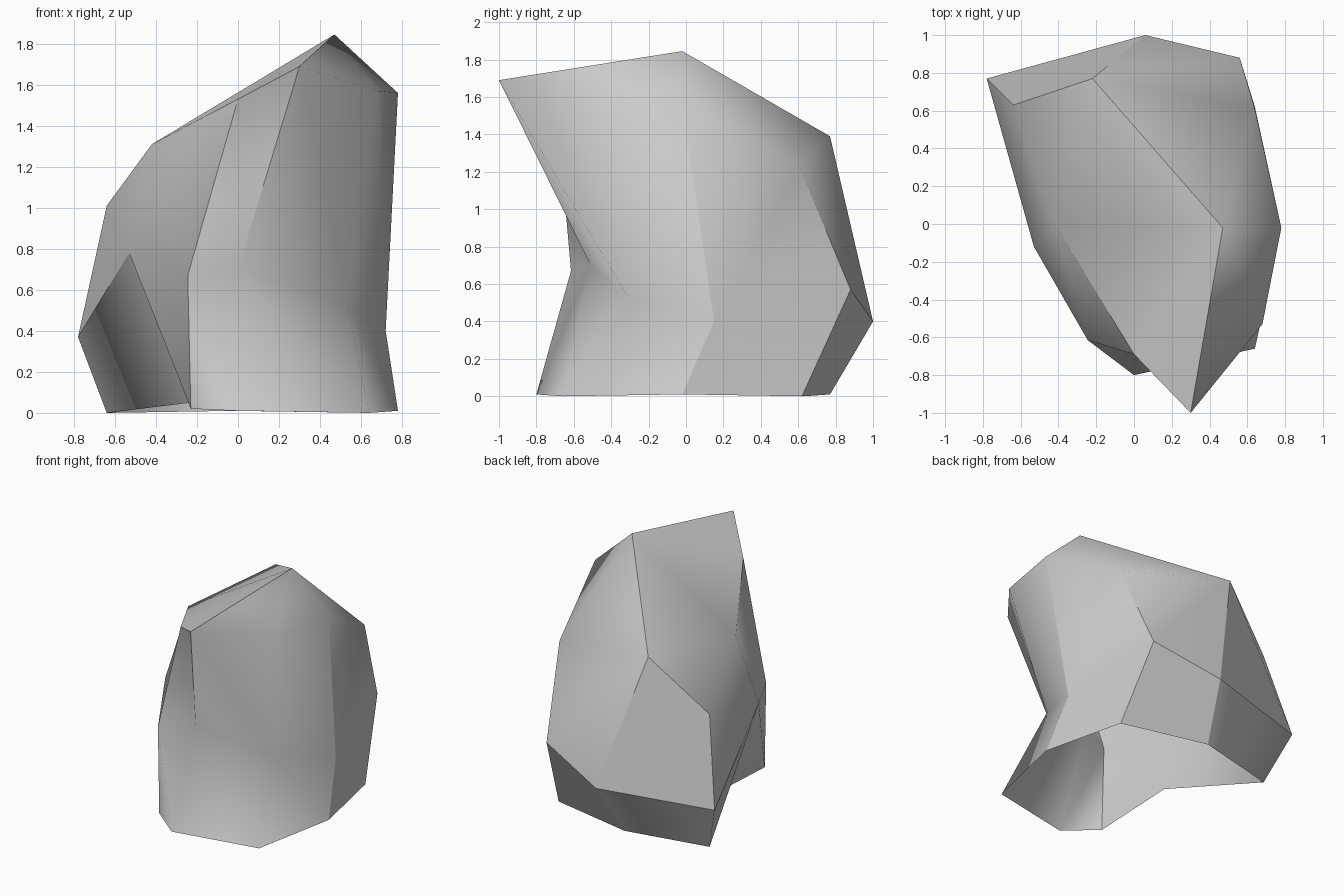
import bpy
import bmesh

# Remove the default cube
default = bpy.data.objects.get("Cube")
if default:
    bpy.data.objects.remove(default, do_unlink=True)

# Stone colour
stone = bpy.data.materials.new("stone_grey")
stone.use_nodes = True
colour = (0.6, 0.6, 0.6, 1)
stone.diffuse_color = colour
shader = stone.node_tree.nodes["Principled BSDF"]
shader.inputs["Base Color"].default_value = colour
shader.inputs["Roughness"].default_value = 0.9

# Corners of the boulder
corners = {
    # Top ridge and overhang
    "peak": (.47, -.02, 1.845),
    "beak": (.30, -1, 1.69),
    "brow": (0, -.69, 1.53),
    "shoulder": (-.42, 0, 1.31),
    "crest": (-.22, .77, 1.39),
    "rim_side": (.78, -.02, 1.56),
    "rim_front": (.68, -.53, 1.57),
    # Middle band
    "back_top": (-.64, .63, 1.01),
    "back_corner": (-.78, .77, .37),
    "back_ridge": (.06, 1, .4),
    "rear_low": (.56, .88, .57),
    "rear_high": (.64, .61, 1.22),
    "notch_top": (-.53, -.12, .78),
    "cheek": (-.245, -.615, .67),
    "throat": (0, -.51, .7),
    "waist_front": (.53, -.31, .53),
    "waist_side": (.72, .15, .4),
    # Base
    "foot_back": (-.64, .63, 0),
    "foot_mid": (-.02, .77, .01),
    "foot_rear": (.64, .62, 0),
    "foot_side": (.78, -.02, .01),
    "foot_front": (.64, -.66, 0),
    "foot_toe": (0, -.8, .01),
    "foot_cheek": (-.23, -.62, .02),
    "foot_notch": (-.23, .05, .05),
}

# Facets of the boulder, grouped by side; the underside is open
top = [
    "peak beak brow shoulder",
    "peak shoulder crest",
    "peak beak rim_front",
    "peak rim_front rim_side",
    "peak rim_side rear_high",
    "peak rear_high crest",
]
left_side = [
    "shoulder back_top crest",
    "shoulder back_top notch_top",
    "back_top back_corner notch_top",
    "shoulder notch_top cheek brow",
    "notch_top back_corner foot_back foot_notch",
    "notch_top foot_notch foot_cheek cheek",
]
back = [
    "crest back_top back_corner back_ridge",
    "back_corner foot_back foot_mid back_ridge",
    "back_ridge foot_mid foot_rear rear_low",
    "crest rear_high rear_low",
    "crest rear_low back_ridge",
]
right_side = [
    "rim_side rear_high waist_side",
    "rear_high rear_low waist_side",
    "rear_low foot_rear foot_side waist_side",
    "rim_front rim_side waist_side waist_front",
    "waist_front waist_side foot_side foot_front",
]
front = [
    "waist_front beak rim_front",
    "beak waist_front throat",
    "throat waist_front foot_front foot_toe",
    "brow beak throat",
    "brow throat cheek",
    "cheek throat foot_toe",
    "cheek foot_toe foot_cheek",
]

# Hard ridges, each a chain of corners; every other bend is soft
ridges = [
    "throat beak peak crest back_top back_corner back_ridge crest",
    "foot_mid back_ridge rear_low rear_high",
    "rear_low foot_rear",
    "rim_side waist_side foot_side",
    "shoulder brow cheek foot_cheek",
    "brow beak",
    "back_corner notch_top foot_notch",
]

bm = bmesh.new()
points = {name: bm.verts.new(place) for name, place in corners.items()}
for side in (top, left_side, back, right_side, front):
    for facet in side:
        face = bm.faces.new([points[name] for name in facet.split()])
        face.smooth = True
bmesh.ops.recalc_face_normals(bm, faces=bm.faces[:])
for ridge in ridges:
    chain = [points[name] for name in ridge.split()]
    for start, end in zip(chain, chain[1:]):
        bm.edges.get((start, end)).smooth = False

mesh = bpy.data.meshes.new("boulder")
bm.to_mesh(mesh)
bm.free()
mesh.materials.append(stone)
boulder = bpy.data.objects.new("boulder", mesh)
bpy.context.collection.objects.link(boulder)
